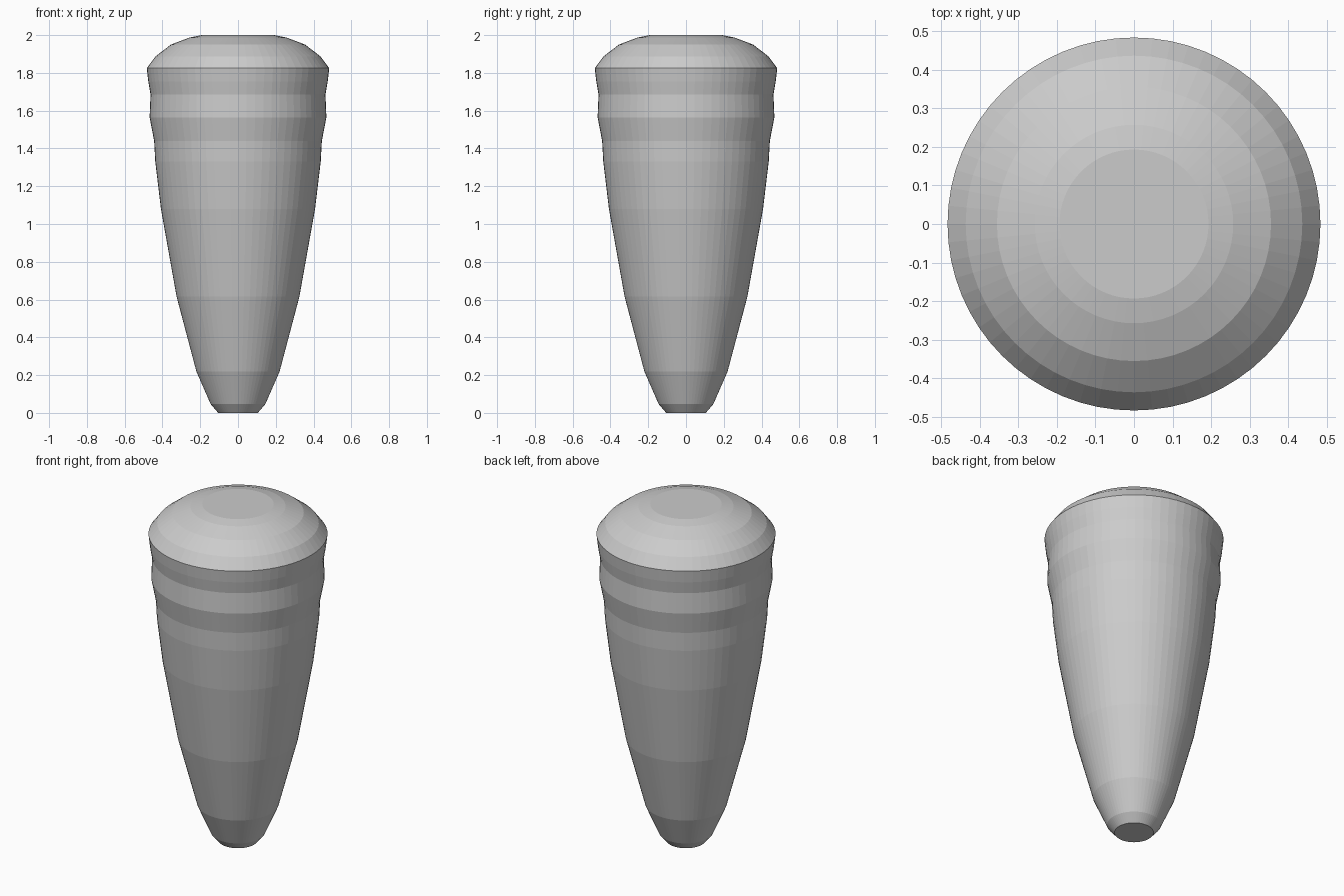
import bpy, bmesh, math

if "Cube" in bpy.data.objects:
    bpy.data.objects.remove(bpy.data.objects["Cube"])

SIDES = 64


def lathe(name, profile):
    """Revolve a (radius, z) profile around z and close both ends."""
    bm = bmesh.new()
    rings = []
    for r, z in profile:
        rings.append([bm.verts.new((r * math.cos(2 * math.pi * i / SIDES),
                                    r * math.sin(2 * math.pi * i / SIDES), z))
                      for i in range(SIDES)])
    for a, b in zip(rings, rings[1:]):
        for i in range(SIDES):
            j = (i + 1) % SIDES
            bm.faces.new((a[i], a[j], b[j], b[i]))
    bm.faces.new(rings[0][::-1])
    bm.faces.new(rings[-1])
    mesh = bpy.data.meshes.new(name)
    bm.to_mesh(mesh)
    bm.free()
    obj = bpy.data.objects.new(name, mesh)
    bpy.context.collection.objects.link(obj)
    return obj


# Tapered body, grooved neck and domed cap as one flat-shaded turned shape
body = [(0.105, 0.0), (0.145, 0.047), (0.22, 0.218), (0.325, 0.615),
        (0.408, 1.08), (0.438, 1.33), (0.444, 1.44)]
neck = [(0.468, 1.565), (0.463, 1.685), (0.475, 1.755)]
dome = [(0.483, 1.825), (0.436, 1.888), (0.355, 1.95),
        (0.257, 1.987), (0.193, 2.0)]
lathe("turned_peg", body + neck + dome)
